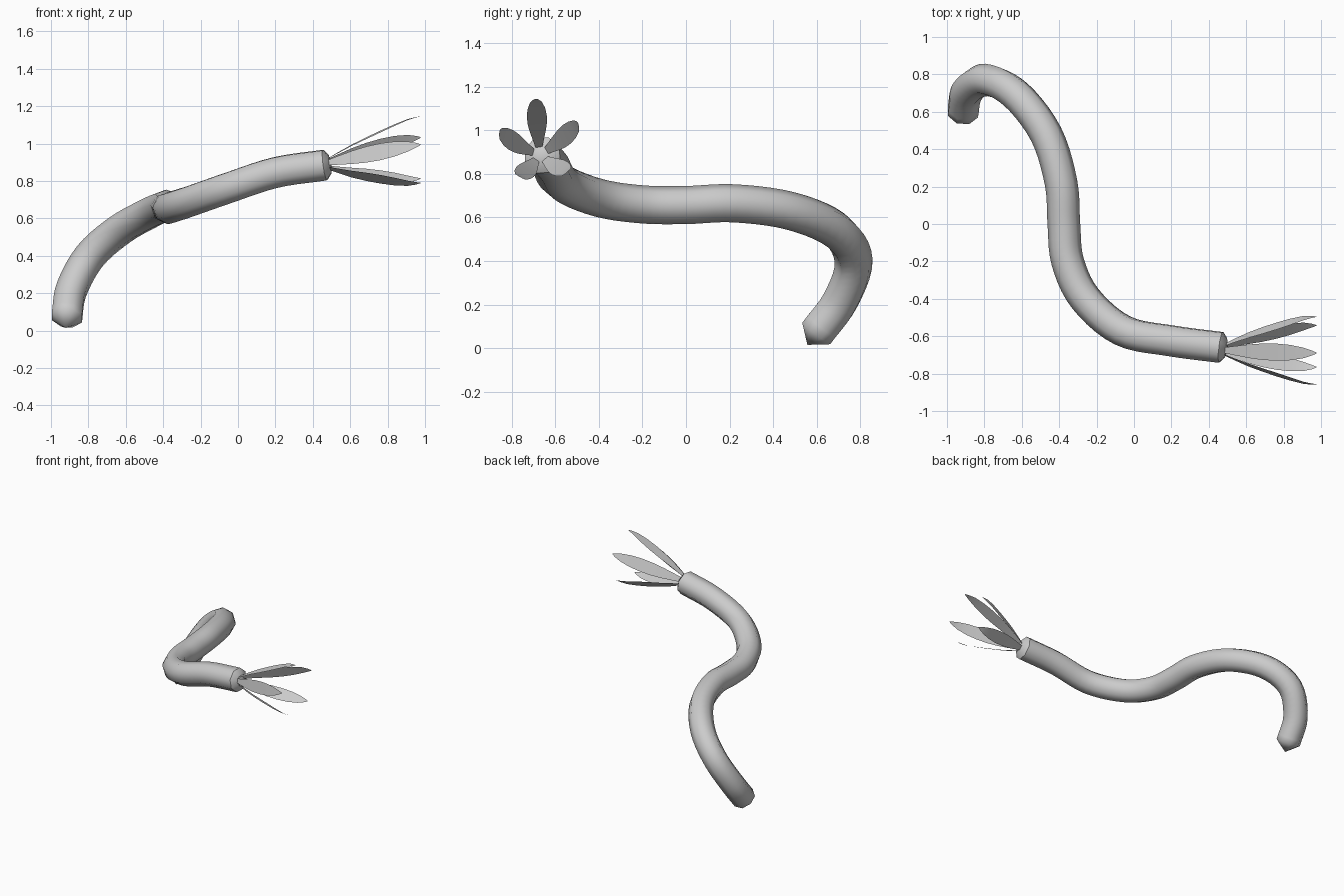
import bpy, bmesh, math
from mathutils import Vector
from mathutils.geometry import interpolate_bezier

if "Cube" in bpy.data.objects:
    bpy.data.objects.remove(bpy.data.objects["Cube"])


def finish(name, bm, angle=50):
    bmesh.ops.recalc_face_normals(bm, faces=bm.faces)
    me = bpy.data.meshes.new(name)
    bm.to_mesh(me)
    bm.free()
    ob = bpy.data.objects.new(name, me)
    bpy.context.collection.objects.link(ob)
    bpy.ops.object.select_all(action='DESELECT')
    ob.select_set(True)
    bpy.context.view_layer.objects.active = ob
    bpy.ops.object.shade_smooth_by_angle(angle=math.radians(angle))
    return ob


def smooth_path(pts, n):
    # Catmull-Rom path through the given points
    p = [Vector(q) for q in pts]
    p = [2 * p[0] - p[1]] + p + [2 * p[-1] - p[-2]]
    out = []
    for a, b, c, d in zip(p, p[1:], p[2:], p[3:]):
        out += interpolate_bezier(b, b + (c - a) / 6, c - (d - b) / 6, c, n + 1)[:-1]
    return out + [p[-2]]


# Stem: eight-sided tube swept along a winding path
path = smooth_path([
    (-0.915, 0.60, 0.07), (-0.89, 0.71, 0.22), (-0.79, 0.77, 0.40), (-0.63, 0.69, 0.54),
    (-0.47, 0.48, 0.63), (-0.39, 0.22, 0.665), (-0.375, 0, 0.657), (-0.355, -0.2, 0.66),
    (-0.26, -0.4, 0.69), (-0.06, -0.57, 0.76), (0.2, -0.625, 0.845), (0.465, -0.66, 0.885)], 5)
R, SIDES = 0.0875, 8
t0 = (path[1] - path[0]).normalized()
t1 = (path[-1] - path[-2]).normalized()
stations = [(p, R) for p in path] + [(path[-1] + t1 * 0.025, 0.055)]
bm = bmesh.new()
rings = []
tan = t0
normal = t0.cross(Vector((1, 0, 0))).normalized()
for i, (p, r) in enumerate(stations):
    new = (stations[min(i + 1, len(stations) - 1)][0] - stations[max(i - 1, 0)][0]).normalized()
    normal = tan.rotation_difference(new) @ normal
    tan = new
    side = tan.cross(normal)
    ring = []
    for k in range(SIDES):
        a = 2 * math.pi * (k + 0.5) / SIDES
        ring.append(bm.verts.new(p + r * (math.cos(a) * normal + math.sin(a) * side)))
    rings.append(ring)
for a, b in zip(rings, rings[1:]):
    for k in range(SIDES):
        j = (k + 1) % SIDES
        bm.faces.new((a[k], a[j], b[j], b[k]))
# pointed root end and blunt flower end
for ring, tip in ((rings[0], path[0] - t0 * 0.07), (rings[-1], path[-1] + t1 * 0.035)):
    v = bm.verts.new(tip)
    for k in range(SIDES):
        bm.faces.new((ring[k], ring[(k + 1) % SIDES], v))
finish("stem", bm)

# Petals: five thin curved blades fanning out from the stem end
base, end = Vector((0.475, -0.672, 0.892)), Vector((0.977, -0.67, 0.955))
# position along axis, distance from axis, half width
profile = [(0, 0.025, 0.014), (0.12, 0.052, 0.024), (0.27, 0.084, 0.036), (0.42, 0.111, 0.044),
           (0.57, 0.137, 0.046), (0.72, 0.162, 0.041), (0.86, 0.183, 0.028),
           (0.95, 0.19, 0.013), (1, 0.191, 0.002)]
for n in range(5):
    a = math.radians(24 + 72 * n)
    out = Vector((0, math.cos(a), math.sin(a)))
    side = Vector((0, -math.sin(a), math.cos(a)))
    bm = bmesh.new()
    rows = []
    for t, r, w in profile:
        c = base.lerp(end, t) + out * r
        rows.append([bm.verts.new(c + side * w * s) for s in (-1, 0, 1)])
    for p, q in zip(rows, rows[1:]):
        for k in range(2):
            bm.faces.new((p[k], p[k + 1], q[k + 1], q[k]))
    finish(f"petal_{n + 1}", bm)
